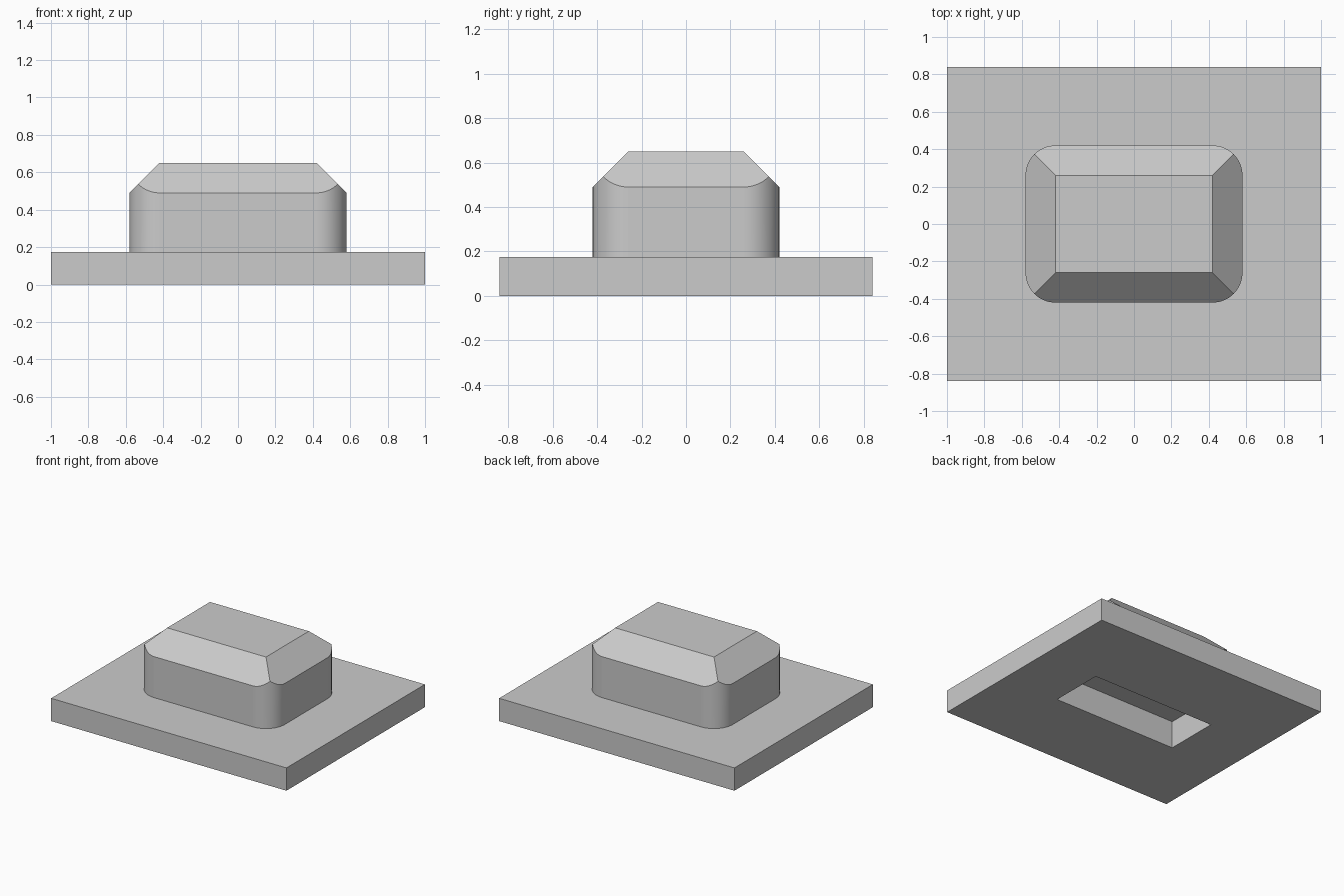
import bpy
import bmesh
from math import cos, sin, pi
from mathutils import Vector

cube = bpy.data.objects.get("Cube")
if cube:
    bpy.data.objects.remove(cube, do_unlink=True)

PLATE_X, PLATE_Y, PLATE_Z = 2.0, 1.68, 0.175   # base plate size
HALF_X, HALF_Y, TOP = 0.58, 0.42, 0.65         # raised block
RADIUS, CHAMFER, SEGMENTS = 0.16, 0.16, 16
POCKET_X, POCKET_Y, POCKET_Z = 1.05, 0.42, 0.21

grey = bpy.data.materials.new("light grey")
grey.use_nodes = True
color = (0.6, 0.6, 0.6, 1.0)
grey.diffuse_color = color
grey.node_tree.nodes["Principled BSDF"].inputs["Base Color"].default_value = color


def add_object(name, bm):
    bmesh.ops.recalc_face_normals(bm, faces=bm.faces[:])
    mesh = bpy.data.meshes.new(name)
    bm.to_mesh(mesh)
    bm.free()
    mesh.materials.append(grey)
    obj = bpy.data.objects.new(name, mesh)
    bpy.context.collection.objects.link(obj)
    return obj


def add_box(name, x, y, bottom, top):
    bm = bmesh.new()
    bmesh.ops.create_cube(bm, size=1)
    bmesh.ops.scale(bm, vec=(x, y, top - bottom), verts=bm.verts[:])
    bmesh.ops.translate(bm, vec=(0, 0, (top + bottom) / 2), verts=bm.verts[:])
    return add_object(name, bm)


def trim(bm, point, normal):
    # Cut away everything beyond a plane and cap the opening
    geom = bm.verts[:] + bm.edges[:] + bm.faces[:]
    bmesh.ops.bisect_plane(bm, geom=geom, dist=1e-4, plane_co=point,
                           plane_no=normal, clear_outer=True)
    rim = [e for e in bm.edges if e.is_boundary]
    bmesh.ops.edgeloop_fill(bm, edges=rim)


def add_block():
    bm = bmesh.new()
    # Rounded rectangle outline
    outline = []
    for quarter, (sx, sy) in enumerate([(1, 1), (-1, 1), (-1, -1), (1, -1)]):
        for i in range(SEGMENTS + 1):
            a = (quarter + i / SEGMENTS) * pi / 2
            outline.append(bm.verts.new((sx * (HALF_X - RADIUS) + RADIUS * cos(a),
                                         sy * (HALF_Y - RADIUS) + RADIUS * sin(a),
                                         PLATE_Z)))
    base = bm.faces.new(outline)
    sides = bmesh.ops.extrude_face_region(bm, geom=[base], use_keep_orig=True)
    raised = [v for v in sides["geom"] if isinstance(v, bmesh.types.BMVert)]
    bmesh.ops.translate(bm, vec=(0, 0, 0.7), verts=raised)

    # Four sloping chamfers, then the flat top
    for n in [(1, 0), (-1, 0), (0, 1), (0, -1)]:
        point = Vector((n[0] * HALF_X, n[1] * HALF_Y, TOP - CHAMFER))
        trim(bm, point, Vector((n[0], n[1], 1)).normalized())
    trim(bm, Vector((0, 0, TOP)), Vector((0, 0, 1)))

    # Only the rounded corners are smooth
    bm.normal_update()
    for f in bm.faces:
        n = f.normal
        f.smooth = abs(n.z) < 0.01 and min(abs(n.x), abs(n.y)) > 0.01
    return add_object("raised_block", bm)


plate = add_box("base_plate", PLATE_X, PLATE_Y, 0, PLATE_Z)
block = add_block()

# Rectangular pocket open at the underside
cutter = add_box("pocket_cutter", POCKET_X, POCKET_Y, -0.1, POCKET_Z)
cutter.hide_render = True
for part in (plate, block):
    mod = part.modifiers.new("pocket", 'BOOLEAN')
    mod.operation = 'DIFFERENCE'
    mod.solver = 'EXACT'
    mod.object = cutter
    bpy.context.view_layer.objects.active = part
    bpy.ops.object.modifier_apply(modifier=mod.name)
bpy.data.objects.remove(cutter, do_unlink=True)
